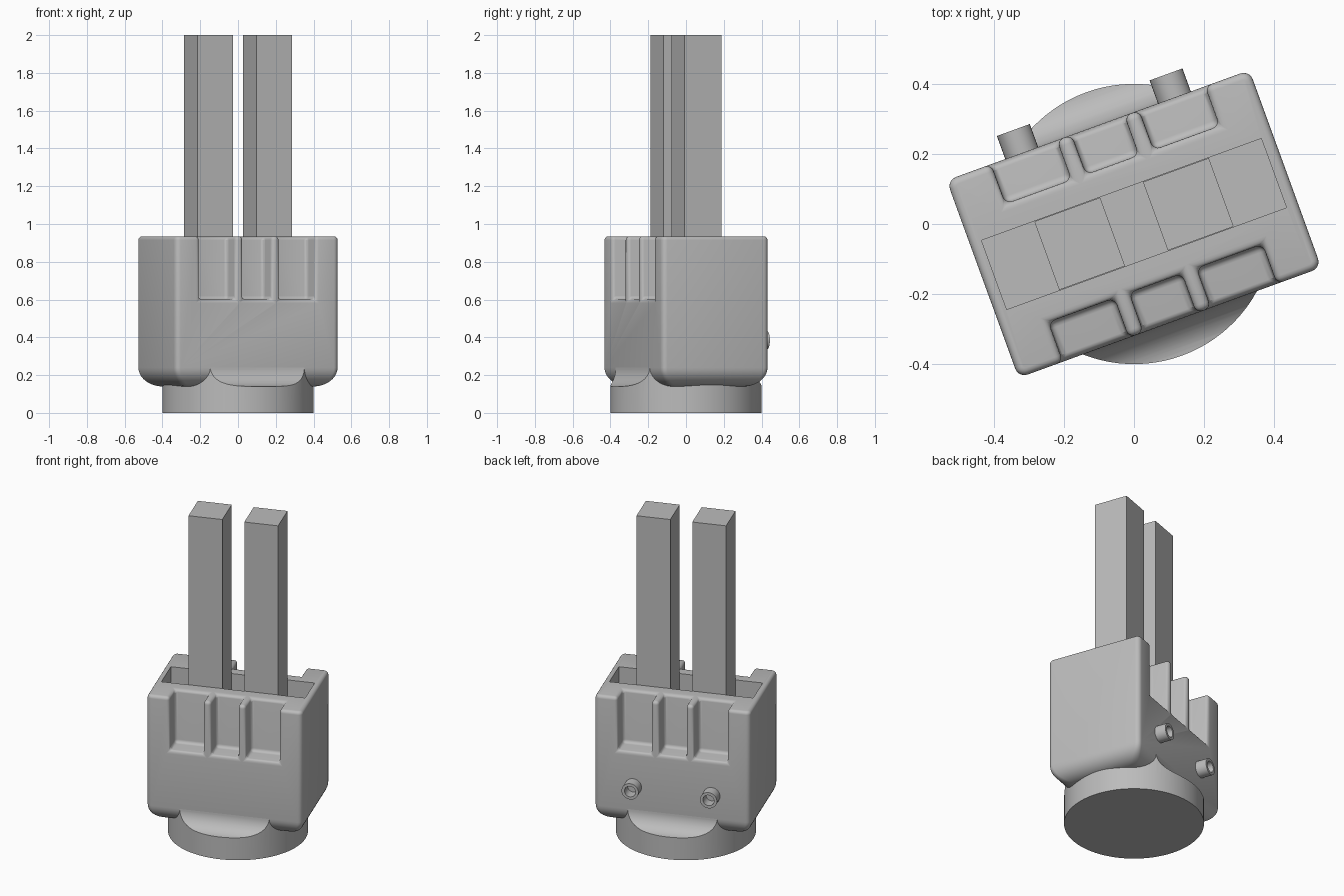
import bpy, bmesh
from math import sin, cos, pi, radians

TURN = radians(20)          # the housing is turned on its round foot
HU, HV, TOP = 0.46, 0.30, 0.935
LOW, ROUND = 0.14, 0.10     # underside height and its edge radius

cube = bpy.data.objects.get("Cube")
if cube:
    bpy.data.objects.remove(cube, do_unlink=True)

grey = bpy.data.materials.new("mid_grey")
grey.use_nodes = True
grey.diffuse_color = (0.5, 0.5, 0.5, 1)
grey.node_tree.nodes["Principled BSDF"].inputs["Base Color"].default_value = (0.5, 0.5, 0.5, 1)


def make(name, bm):
    bmesh.ops.recalc_face_normals(bm, faces=bm.faces)
    mesh = bpy.data.meshes.new(name)
    bm.to_mesh(mesh)
    bm.free()
    mesh.materials.append(grey)
    ob = bpy.data.objects.new(name, mesh)
    ob.rotation_euler.z = TURN
    bpy.context.collection.objects.link(ob)
    return ob


def loft(rings):
    """Closed solid through rings of equal point count."""
    bm = bmesh.new()
    loops = [[bm.verts.new(p) for p in ring] for ring in rings]
    n = len(loops[0])
    for a, b in zip(loops, loops[1:]):
        for i in range(n):
            j = (i + 1) % n
            bm.faces.new((a[i], a[j], b[j], b[i]))
    bm.faces.new(loops[0][::-1])
    bm.faces.new(loops[-1])
    return bm


def boxes(ranges):
    bm = bmesh.new()
    for lo, hi in ranges:
        vs = bmesh.ops.create_cube(bm, size=1)["verts"]
        for v in vs:
            v.co = [(a + b) / 2 + c * (b - a) for a, b, c in zip(lo, hi, v.co)]
    return bm


def activate(ob):
    bpy.ops.object.select_all(action="DESELECT")
    ob.select_set(True)
    bpy.context.view_layer.objects.active = ob


def cut(ob, bm):
    cutter = make("cutter", bm)
    cutter.hide_render = True
    mod = ob.modifiers.new("cut", "BOOLEAN")
    mod.operation, mod.solver, mod.object = "DIFFERENCE", "EXACT", cutter
    activate(ob)
    bpy.ops.object.modifier_apply(modifier=mod.name)
    bpy.data.objects.remove(cutter, do_unlink=True)


def smooth(ob):
    activate(ob)
    bpy.ops.object.shade_smooth_by_angle(angle=radians(32))


def rounded_rect(hu, hv, r, z, seg=5):
    pts = []
    for k, (su, sv) in enumerate(((1, 1), (-1, 1), (-1, -1), (1, -1))):
        for i in range(seg + 1):
            a = (k + i / seg) * pi / 2
            pts.append((su * (hu - r) + r * cos(a), sv * (hv - r) + r * sin(a), z))
    return pts


# Housing: rounded box with a rolled underside
rings = []
for i in range(11):
    a = i / 10 * pi / 2
    inset = ROUND * (1 - sin(a))
    rings.append(rounded_rect(HU - inset, HV - inset, 0.028, LOW + ROUND * (1 - cos(a))))
rings.append(rounded_rect(HU, HV, 0.028, TOP))
housing = make("housing", loft(rings))

# Three open pockets on each long side, leaving two thin ribs between them
pockets = []
for u0, u1 in ((-0.325, -0.125), (-0.08, 0.08), (0.125, 0.325)):
    pockets.append(((u0, -0.5, 0.6), (u1, -0.18, 1.2)))
    pockets.append(((u0, 0.18, 0.6), (u1, 0.5, 1.2)))
cut(housing, boxes(pockets))
bevel = housing.modifiers.new("soft_edges", "BEVEL")
bevel.width, bevel.segments = 0.02, 4
bevel.limit_method, bevel.angle_limit = "ANGLE", radians(50)
bevel.use_clamp_overlap = False
activate(housing)
bpy.ops.object.modifier_apply(modifier=bevel.name)

# Sharp-edged slot in the top
cut(housing, boxes([((-0.425, -0.105, 0.3), (0.425, 0.105, 1.2))]))
smooth(housing)

# Round foot, blended up into the long sides by a hollow fillet
foot = make("round_foot", loft([[(0.4 * cos(i * pi / 48), 0.4 * sin(i * pi / 48), z)
                                 for i in range(96)] for z in (0, LOW + ROUND)]))
for side in (-1, 1):
    profile = [(HV, 0.5)]
    for i in range(13):
        a = i / 12 * pi / 2
        profile.append((HV + ROUND * (1 - cos(a)), LOW + ROUND * (1 - sin(a))))
    profile += [(0.5, LOW), (0.5, 0.5)]
    cut(foot, loft([[(u, side * v, z) for v, z in profile] for u in (-0.6, 0.6)]))
smooth(foot)

# Two square bars standing in the slot
for name, u in (("right_bar", -0.165), ("left_bar", 0.165)):
    make(name, boxes([((u - 0.1, -0.104, 0.3), (u + 0.1, 0.104, 2.0))]))

# Two short tubes on the back
for name, u in (("right_tube", -0.232), ("left_tube", 0.232)):
    rings = [[(u + r * cos(i * pi / 16), v, 0.385 + r * sin(i * pi / 16)) for i in range(32)]
             for r, v in ((0.05, 0.28), (0.05, 0.37), (0.033, 0.37), (0.033, 0.302))]
    smooth(make(name, loft(rings)))
